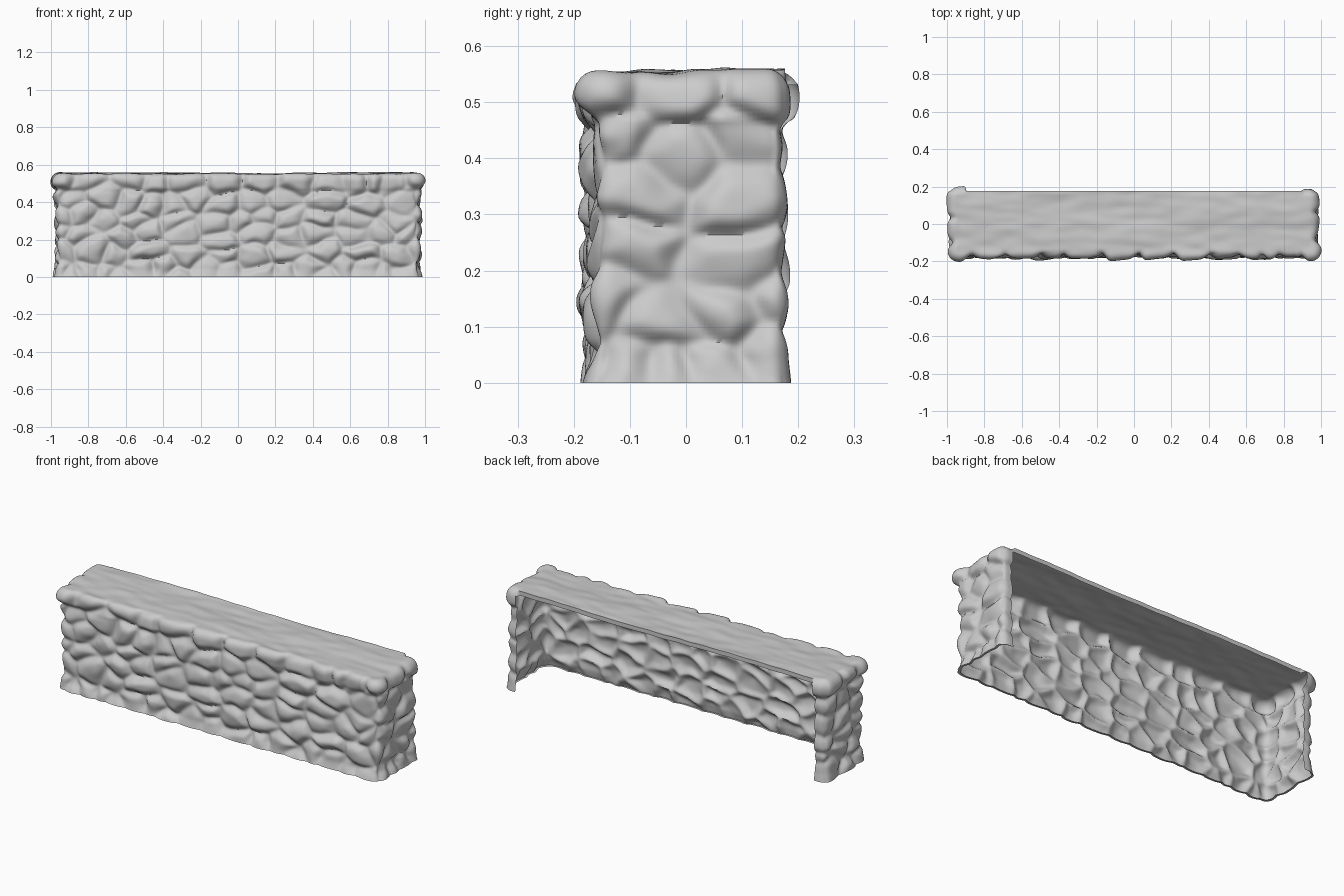
import bpy
import bmesh
import random
from mathutils import Vector, noise, kdtree

random.seed(23)
if "Cube" in bpy.data.objects:
    bpy.data.objects.remove(bpy.data.objects["Cube"])

HX, FRONT, BACK, TOP = 0.967, -0.162, 0.18, 0.55
STEP, ROUND, STRETCH = 0.008, 0.03, 1.35
DEPTH = BACK - FRONT
PERIMETER = 2 * DEPTH + 2 * HX


def path(s):
    """Point on the wall outline, running from one rear corner to the other."""
    if s < DEPTH:
        return -HX, BACK - s
    if s < DEPTH + 2 * HX:
        return s - DEPTH - HX, FRONT
    return HX, FRONT + s - DEPTH - 2 * HX


def warp(p):
    """Distorted space, so that the stones become irregular."""
    q = p + noise.noise_vector(p * 6) * 0.035 + noise.noise_vector(p * 15) * 0.008
    return Vector((q.x, q.y, q.z * STRETCH))


# Stone centres laid in rough courses, the last one being the coping
centres = []
for z, width in ((0.03, 0.11), (0.12, 0.14), (0.22, 0.16), (0.315, 0.16),
                 (0.41, 0.16), (0.515, 0.16)):
    jitter = 0.008 if z > 0.5 else 0.038
    s = random.uniform(0, 0.06)
    while s < PERIMETER:
        x, y = path(s)
        centres.append(Vector((x, y, (z + random.uniform(-jitter, jitter)) * STRETCH)))
        s += width * random.uniform(0.5, 1.5)
tree = kdtree.KDTree(len(centres))
for i, c in enumerate(centres):
    tree.insert(c, i)
tree.balance()
bulge = [random.uniform(-0.011, 0.008) for c in centres]
tilt = [Vector([random.uniform(-0.14, 0.14) for k in range(3)]) for c in centres]


def relief(p):
    """Outward height of the stonework at a point."""
    w = warp(p)
    (c1, i, d1), (c2, j, d2) = tree.find_n(w, 2)
    edge = min(1, (d2 - d1) / 0.1)
    dome = 1 - (1 - edge) ** 2
    joint = -0.015 + 0.012 * noise.noise(p * 8)
    peak = 0.016 + bulge[i] + tilt[i].dot(w - c1)
    h = joint + dome * (peak - joint)
    if p.z > 0.47:
        h += 0.014 if abs(p.x) > 0.87 else 0.005
    foot = max(0, 1 - p.z / 0.04)
    return h * (1 - 0.6 * foot) + 0.014 * foot


bm = bmesh.new()


def patch(origin, u, v):
    """Regular grid of quads spanning two edge vectors."""
    o, u, v = Vector(origin), Vector(u), Vector(v)
    nu, nv = max(1, round(u.length / STEP)), max(1, round(v.length / STEP))
    rows = [[bm.verts.new(o + u * a / nu + v * b / nv) for a in range(nu + 1)]
            for b in range(nv + 1)]
    for lo, hi in zip(rows, rows[1:]):
        for a in range(nu):
            bm.faces.new((lo[a], lo[a + 1], hi[a + 1], hi[a]))


# Front, top, both ends and the narrow returns at the open back
RETURN, LIP = STEP * 7, STEP * 3
up = (0, 0, TOP)
patch((-HX, FRONT, 0), (2 * HX, 0, 0), up)
patch((-HX, FRONT, TOP), (2 * HX, 0, 0), (0, DEPTH, 0))
patch((HX, FRONT, 0), (0, DEPTH, 0), up)
patch((-HX, BACK, 0), (0, -DEPTH, 0), up)
patch((HX, BACK, 0), (-RETURN, 0, 0), up)
patch((RETURN - HX, BACK, 0), (-RETURN, 0, 0), up)
patch((HX - RETURN, BACK, TOP - LIP), (2 * (RETURN - HX), 0, 0), (0, 0, LIP))
bmesh.ops.remove_doubles(bm, verts=bm.verts, dist=0.0015)

# Round the box edges, then push the stones out
stones = []
for vert in bm.verts:
    p = vert.co.copy()
    core = Vector((max(ROUND - HX, min(HX - ROUND, p.x)),
                   max(FRONT + ROUND, min(BACK - ROUND, p.y)),
                   min(TOP - ROUND, p.z)))
    n = (p - core).normalized()
    # Uneven top, rising a little to the back
    wave = Vector((p.x * 2.5, p.y * 7, 2))
    ripple = 0.007 * noise.noise(wave) + 0.005 * noise.noise(wave * 3)
    ripple += 0.002 + 0.008 * (p.y - FRONT) / DEPTH * abs(p.x)
    if p.y > BACK - 0.03 and abs(p.x) < HX - RETURN - 0.01:
        vert.co.z += ripple
        continue
    side = 1 - n.z * n.z
    amount = relief(p) * side
    if n.y > 0.5:
        amount *= 0.6
    vert.co = core + n * (ROUND + amount)
    vert.co.z = max(0, vert.co.z + ripple * n.z * n.z)
    if not vert.is_boundary:
        stones.append(vert)

# Soften the joints between stones
for k in range(3):
    bmesh.ops.smooth_vert(bm, verts=stones, factor=0.5,
                          use_axis_x=True, use_axis_y=True, use_axis_z=True)

# Thin turned-in edge along the foot of the wall
foot = [e for e in bm.edges if e.is_boundary and all(v.co.z < 0.002 for v in e.verts)]
ret = bmesh.ops.extrude_edge_only(bm, edges=foot)
for v in ret["geom"]:
    if isinstance(v, bmesh.types.BMVert):
        v.co.x -= 0.012 if v.co.x > HX - 0.04 else (-0.012 if v.co.x < 0.04 - HX else 0)
        v.co.y += 0.012 if v.co.y < FRONT + 0.04 else 0

# Centre the wall
for axis in (0, 1):
    values = [v.co[axis] for v in bm.verts]
    middle = (max(values) + min(values)) / 2
    for v in bm.verts:
        v.co[axis] -= middle

bmesh.ops.recalc_face_normals(bm, faces=bm.faces)
top_faces = [f for f in bm.faces if f.calc_center_median().z > 0.53]
if sum(f.normal.z for f in top_faces) < 0:
    bmesh.ops.reverse_faces(bm, faces=bm.faces)

mesh = bpy.data.meshes.new("stone_wall")
bm.to_mesh(mesh)
bm.free()
wall = bpy.data.objects.new("stone_wall", mesh)
bpy.context.collection.objects.link(wall)

stone = bpy.data.materials.new("pale_grey_stone")
stone.use_nodes = True
grey = (0.6, 0.6, 0.6, 1)
stone.diffuse_color = grey
stone.node_tree.nodes["Principled BSDF"].inputs["Base Color"].default_value = grey
mesh.materials.append(stone)

bpy.context.view_layer.objects.active = wall
wall.select_set(True)
bpy.ops.object.shade_smooth_by_angle(angle=1.0)
